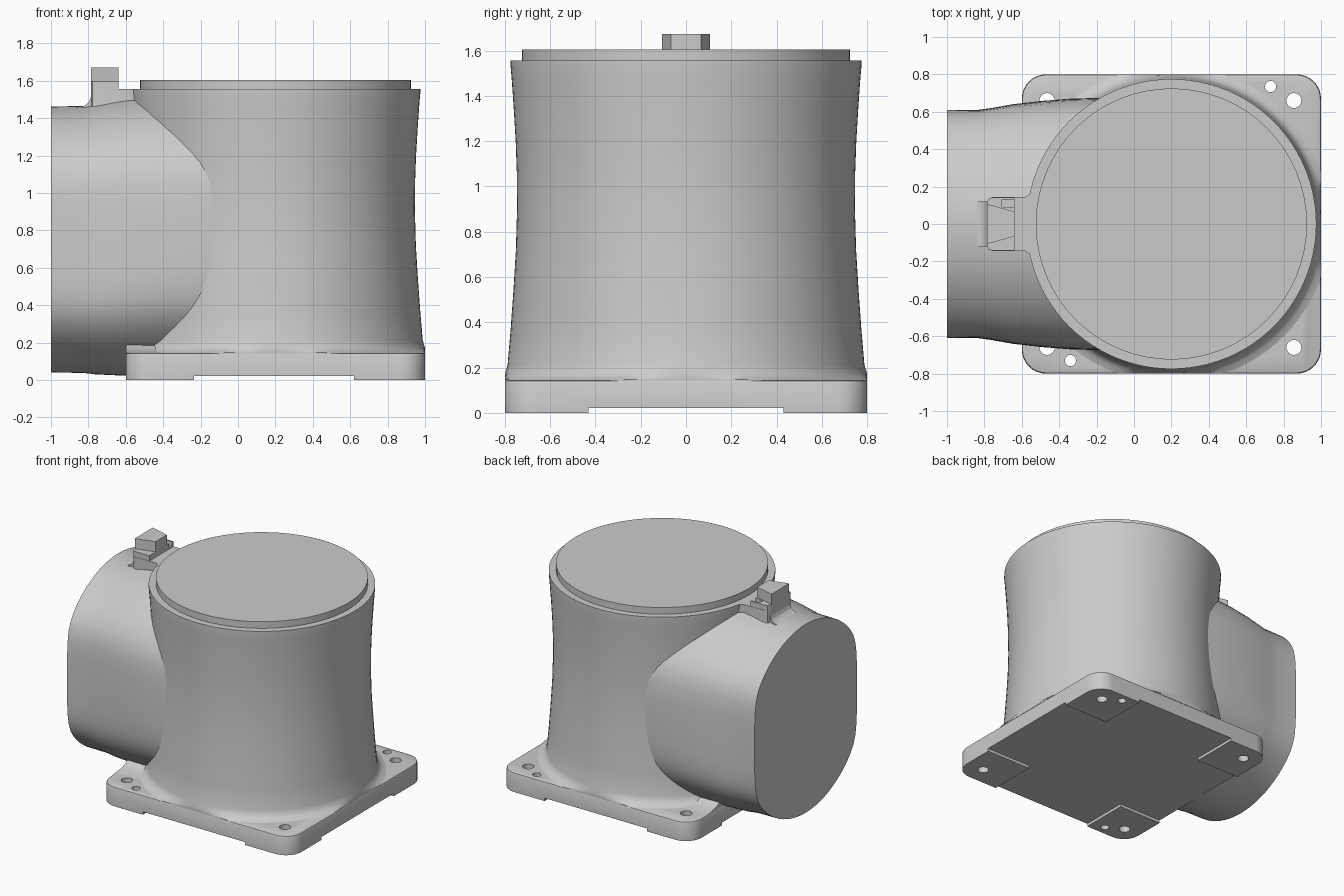
import bpy, bmesh, math
from mathutils import Matrix, Vector

if "Cube" in bpy.data.objects:
    bpy.data.objects.remove(bpy.data.objects["Cube"])

grey = bpy.data.materials.new("plain grey")
grey.use_nodes = True
colour = (0.6, 0.6, 0.6, 1)
grey.diffuse_color = colour
grey.node_tree.nodes["Principled BSDF"].inputs["Base Color"].default_value = colour


def make(name, rings, smooth=0):
    """Skin closed rings of equal length and cap both ends."""
    bm = bmesh.new()
    loops = [[bm.verts.new(p) for p in ring] for ring in rings]
    n = len(loops[0])
    for a, b in zip(loops, loops[1:]):
        for i in range(n):
            j = (i + 1) % n
            bm.faces.new((a[i], a[j], b[j], b[i]))
    bm.faces.new(loops[0][::-1])
    bm.faces.new(loops[-1])
    bmesh.ops.recalc_face_normals(bm, faces=bm.faces)
    mesh = bpy.data.meshes.new(name)
    bm.to_mesh(mesh)
    bm.free()
    ob = bpy.data.objects.new(name, mesh)
    bpy.context.collection.objects.link(ob)
    mesh.materials.append(grey)
    if smooth:
        shade(ob, smooth)
    return ob


def shade(ob, angle):
    bpy.ops.object.select_all(action='DESELECT')
    ob.select_set(True)
    bpy.context.view_layer.objects.active = ob
    bpy.ops.object.shade_smooth_by_angle(angle=math.radians(angle))


def prism(name, outline, z0, z1, smooth=0):
    return make(name, [[(x, y, z) for x, y in outline] for z in (z0, z1)], smooth)


def box(name, x0, x1, y0, y1, z0, z1):
    return prism(name, [(x0, y0), (x1, y0), (x1, y1), (x0, y1)], z0, z1)


def circle(cx, cy, r, n):
    return [(cx + r * math.cos(math.tau * i / n), cy + r * math.sin(math.tau * i / n))
            for i in range(n)]


def rounded(x0, x1, y0, y1, r, n=8):
    pts = []
    for k, (cx, cy) in enumerate([(x1 - r, y1 - r), (x0 + r, y1 - r),
                                  (x0 + r, y0 + r), (x1 - r, y0 + r)]):
        for i in range(n + 1):
            a = math.pi / 2 * (k + i / n)
            pts.append((cx + r * math.cos(a), cy + r * math.sin(a)))
    return pts


def cut(target, cutter):
    cutter.hide_render = True
    mod = target.modifiers.new("cut", 'BOOLEAN')
    mod.object = cutter
    mod.operation = 'DIFFERENCE'
    mod.solver = 'EXACT'
    bpy.context.view_layer.objects.active = target
    bpy.ops.object.modifier_apply(modifier=mod.name)
    bpy.data.objects.remove(cutter)


# Mounting plate with a softened top edge
CX = 0.2
layers = [(0.0, 0.0), (0.0, 0.132), (0.004, 0.141), (0.013, 0.145)]
base = make("base_plate", [[(x, y, z) for x, y in
                            rounded(-0.6 + d, 1 - d, -0.8 + d, 0.8 - d, 0.13 - d)]
                           for d, z in layers])
# Underside relief leaving four corner feet
cut(base, box("relief_a", -0.235, 0.62, -1, 1, -0.1, 0.022))
cut(base, box("relief_b", -0.8, 1.2, -0.43, 0.43, -0.1, 0.022))
# Bolt holes and dowel holes
for x, y, r in [(0.855, 0.66, 0.04), (0.855, -0.66, 0.04), (-0.465, 0.66, 0.04),
                (-0.465, -0.66, 0.04), (0.73, 0.735, 0.03), (-0.34, -0.73, 0.03)]:
    cut(base, prism("hole", circle(x, y, r, 24), -0.1, 0.3))
shade(base, 30)

# Waisted body, its foot flare held within the plate edges
profile = [(0.86, 0.14), (0.845, 0.147), (0.82, 0.157), (0.80, 0.175), (0.788, 0.21),
           (0.775, 0.36), (0.762, 0.54), (0.751, 0.72), (0.746, 0.9), (0.747, 1.06),
           (0.752, 1.2), (0.761, 1.35), (0.77, 1.48), (0.775, 1.535), (0.775, 1.555)]


def hold(v):
    return max(-0.799, min(0.799, v))


make("body", [[(CX + hold(x), hold(y), z) for x, y in circle(0, 0, r, 96)]
              for r, z in profile], 30)

# Lid disc
prism("lid", circle(CX, 0, 0.725, 64), 1.55, 1.605, 30)

# Side duct: round section with flattened sides, widening toward the body
stations = [(-1, 0.612, 0.04, 1.462), (-0.83, 0.612, 0.038, 1.465),
            (-0.76, 0.622, 0.03, 1.478), (-0.65, 0.642, 0.025, 1.5),
            (-0.5, 0.66, 0.025, 1.52), (-0.35, 0.673, 0.025, 1.53),
            (-0.2, 0.678, 0.025, 1.53), (0.0, 0.67, 0.025, 1.53)]
rings = []
for x, half, low, high in stations:
    R, mid, ring = (high - low) / 2, (high + low) / 2, []
    for i in range(80):
        a = math.tau * i / 80
        c, s = math.cos(a), math.sin(a)
        r = ((1 / R) ** 20 + (abs(c) / half) ** 20) ** (-1 / 20)
        ring.append((x, r * c, mid + r * s))
    rings.append(ring)
make("side_duct", rings, 35)

# Fillet where the duct meets the plate
half_fillet = [(0.62, 0.143), (0.54, 0.152), (0.49, 0.168), (0.455, 0.19), (0.3, 0.19)]
outline = half_fillet + [(-y, z) for y, z in reversed(half_fillet)]
make("duct_fillet", [[(x, y, z) for y, z in outline] for x in (-0.6, -0.25)], 30)

# Lug plinth, rounded outside and flared into the body
half_lug = [(-0.4, 0.24), (-0.535, 0.2), (-0.55, 0.165), (-0.58, 0.145), (-0.755, 0.145),
            (-0.777, 0.135), (-0.787, 0.112)]
outline = half_lug + [(x, -y) for x, y in reversed(half_lug)]
prism("lug_plinth", outline, 1.40, 1.555, 30)

# Curved fillet at the lug's outer foot
foot = [(-0.7, 1.40), (-0.84, 1.46), (-0.815, 1.47), (-0.797, 1.485), (-0.787, 1.51),
        (-0.7, 1.51)]
make("lug_fillet", [[(x, y, z) for x, z in foot] for y in (-0.12, 0.12)])

# Connector step with a small slot, and the tapered block above it
step_outline = [(-0.64, -0.143), (-0.64, 0.143), (-0.755, 0.143), (-0.777, 0.135),
                (-0.787, 0.112), (-0.787, -0.112), (-0.777, -0.135), (-0.755, -0.143)]
step = prism("connector_step", step_outline, 1.55, 1.595)
cut(step, box("slot", -0.705, -0.6, 0.09, 0.13, 1.565, 1.65))
prism("connector_block", [(-0.787, -0.107), (-0.64, -0.067), (-0.64, 0.067),
                          (-0.787, 0.107)], 1.59, 1.672)
